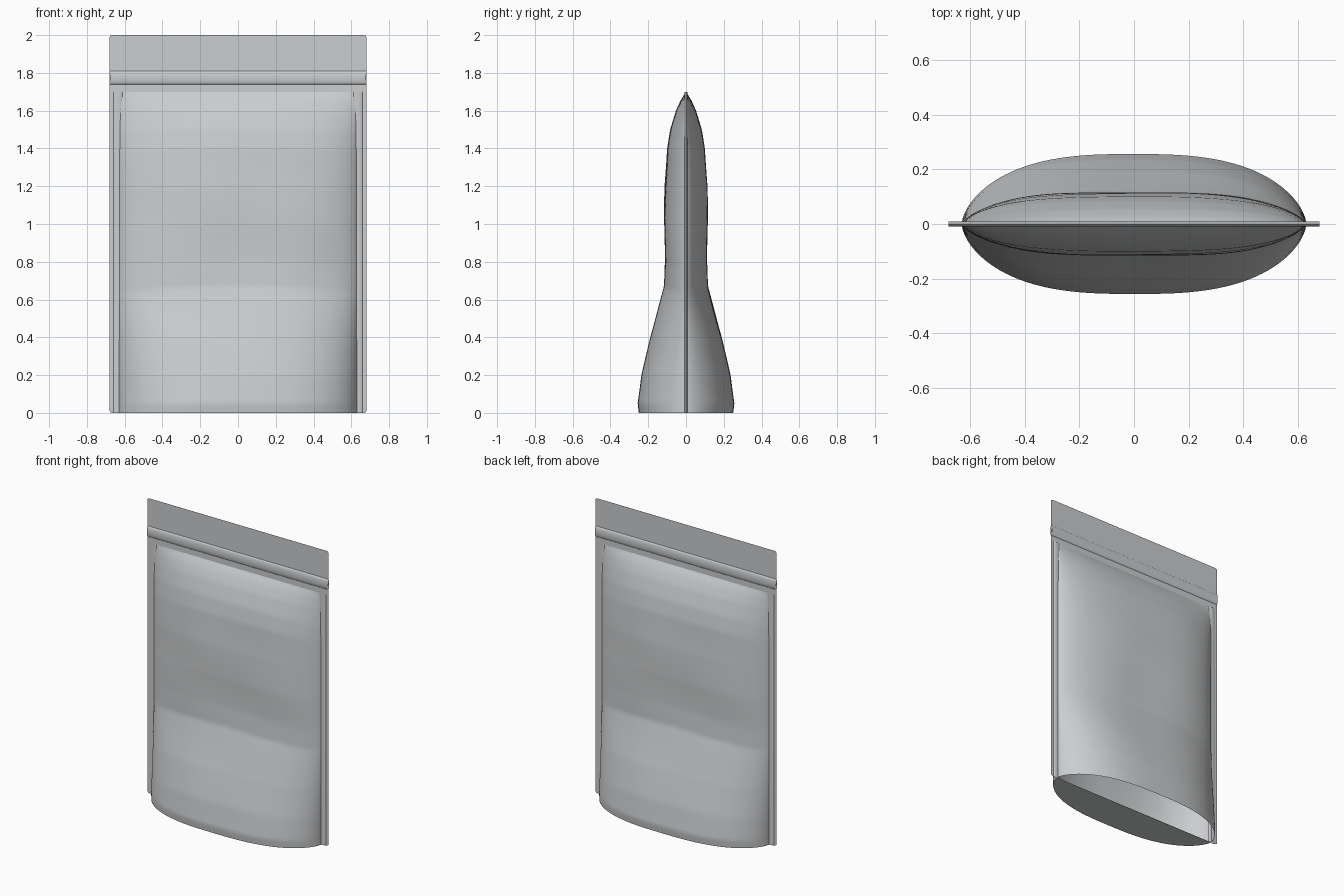
import bpy, bmesh, math

cube = bpy.data.objects.get("Cube")
if cube:
    bpy.data.objects.remove(cube)

foil = bpy.data.materials.new("silver_grey_foil")
foil.use_nodes = True
GREY = (0.6, 0.61, 0.62, 1)
foil.diffuse_color = GREY
foil.node_tree.nodes["Principled BSDF"].inputs["Base Color"].default_value = GREY

HALF_W, HALF_BODY, BODY_TOP, HEIGHT = 0.68, 0.63, 1.7, 2.0
# Half depth of the pouch at each height
DEPTH = [(0, .25), (.05, .256), (.2, .235), (.4, .19), (.6, .135), (.67, .116),
         (.8, .112), (1.0, .116), (1.2, .112), (1.4, .1), (1.5, .083),
         (1.6, .053), (1.66, .026), (1.7, 0)]


def depth(z):
    for (z0, d0), (z1, d1) in zip(DEPTH, DEPTH[1:]):
        if z <= z1:
            return d0 + (d1 - d0) * (z - z0) / (z1 - z0)
    return 0


def bulge(x, z):
    """Half depth of the filled body, flatter across towards the top."""
    u = min(abs(x) / HALF_BODY, 1)
    t = min(z / 0.7, 1)
    across = max(1 - u ** (2.8 + 0.5 * t), 0) ** (0.6 + 0.1 * t)
    fade = math.sin(math.pi * z / BODY_TOP)
    crease = z + 0.035 * u * u * fade
    ripple = 0.003 * math.sin(7 * x + 5 * z) * math.sin(9 * z - 3 * x) * fade
    return across * (depth(min(crease, BODY_TOP)) + ripple)


def finish(name, bm, angle=40):
    mesh = bpy.data.meshes.new(name)
    bm.to_mesh(mesh)
    bm.free()
    mesh.materials.append(foil)
    obj = bpy.data.objects.new(name, mesh)
    bpy.context.collection.objects.link(obj)
    bpy.ops.object.select_all(action='DESELECT')
    obj.select_set(True)
    bpy.context.view_layer.objects.active = obj
    bpy.ops.object.shade_smooth_by_angle(angle=math.radians(angle))
    return obj


def sheet(name, point, cols, rows, flip=False):
    """Grid surface from a function of two 0..1 parameters."""
    bm = bmesh.new()
    grid = [[bm.verts.new(point(i / cols, j / rows)) for i in range(cols + 1)]
            for j in range(rows + 1)]
    for a, b in zip(grid, grid[1:]):
        for i in range(cols):
            quad = [a[i], a[i + 1], b[i + 1], b[i]]
            bm.faces.new(quad[::-1] if flip else quad)
    return finish(name, bm)


def across(u):
    return HALF_BODY * math.sin((u - 0.5) * math.pi)


# Front and back walls, the same wall turned half way round
for name, side in (("front_wall", -1), ("back_wall", 1)):
    def wall(u, v, side=side):
        x, z = across(u), v * BODY_TOP
        return x, side * bulge(-side * x, z), z
    sheet(name, wall, 56, 100, flip=side > 0)

# Base panel under the front half
sheet("base_panel", lambda u, v: (across(u), -v * bulge(across(u), 0), 0), 56, 2)

# Flat sealed border with rounded outer corners
bm = bmesh.new()
R = 0.015
outline = []
for cx, cz, start in ((HALF_W - R, R, -90), (HALF_W - R, HEIGHT - R, 0),
                      (R - HALF_W, HEIGHT - R, 90), (R - HALF_W, R, 180)):
    for k in range(5):
        a = math.radians(start + 22.5 * k)
        outline.append((cx + R * math.cos(a), 0, cz + R * math.sin(a)))
inner = HALF_BODY - 0.01
outline += [(-inner, 0, 0), (-inner, 0, BODY_TOP - 0.01),
            (inner, 0, BODY_TOP - 0.01), (inner, 0, 0)]
bm.faces.new([bm.verts.new(p) for p in outline])
finish("sealed_border", bm)


# Zip strip, a slim lens section running the full width
def zip_point(u, v):
    a = 2 * math.pi * v
    return (2 * u - 1) * (HALF_W - 0.002), 0.009 * math.sin(a), 1.775 + 0.036 * math.cos(a)


sheet("zip_strip", zip_point, 1, 16)


# Soft rolled edge where each side seal meets the body
for name, side in (("left_seam", 1), ("right_seam", -1)):
    def seam(u, v, side=side):
        a = 2 * math.pi * u
        return side * (0.635 + 0.025 * math.cos(a)), 0.007 * math.sin(a), v * BODY_TOP
    sheet(name, seam, 16, 1, flip=side < 0)
